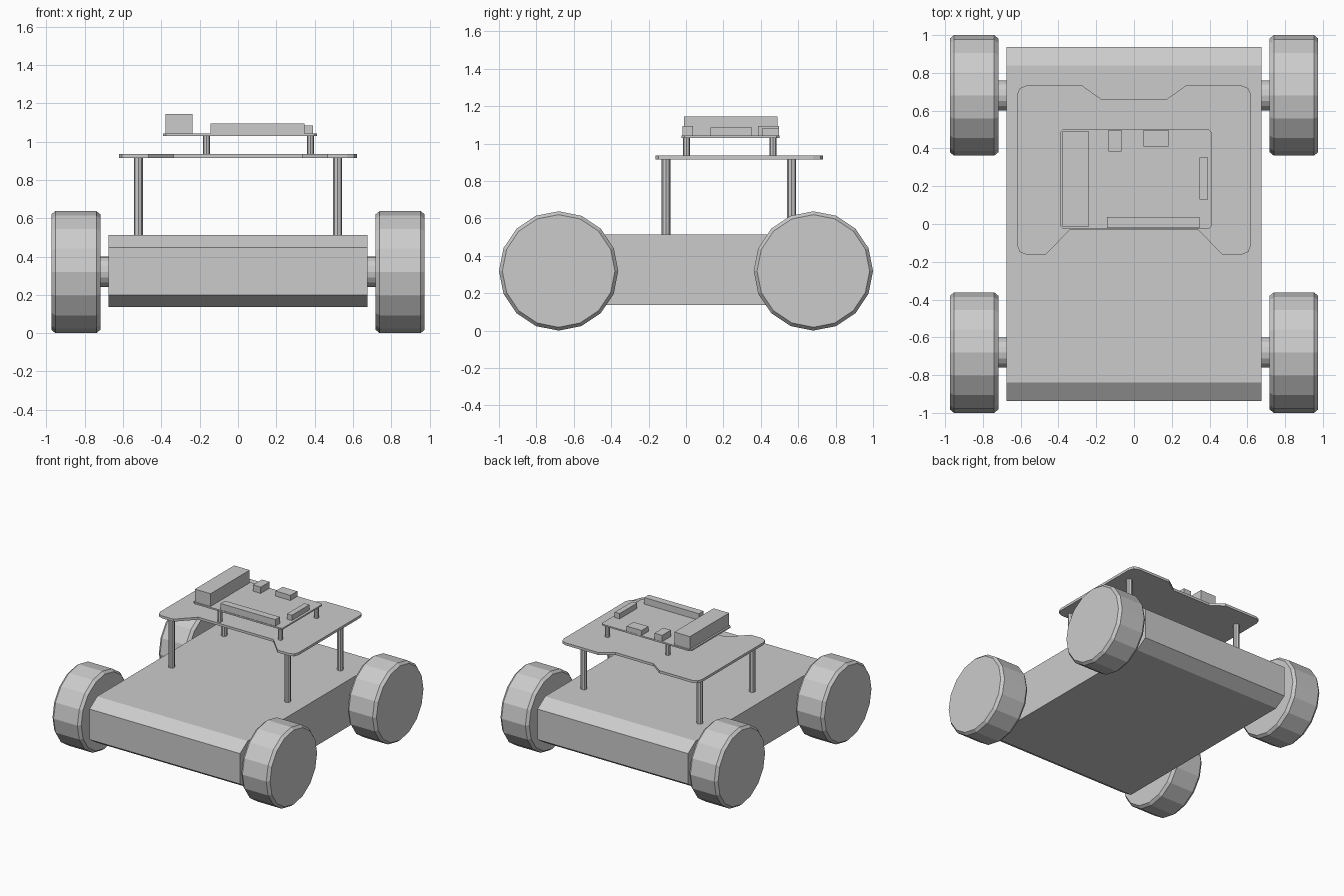
import bpy, bmesh
from math import cos, sin, pi

if "Cube" in bpy.data.objects:
    bpy.data.objects.remove(bpy.data.objects["Cube"])


def finish(name, bm):
    bmesh.ops.recalc_face_normals(bm, faces=bm.faces)
    mesh = bpy.data.meshes.new(name)
    bm.to_mesh(mesh)
    bm.free()
    obj = bpy.data.objects.new(name, mesh)
    bpy.context.collection.objects.link(obj)
    return obj


def prism(name, points, place, lo, hi):
    """Extrude a 2D outline from lo to hi; place(u, v, w) maps it into space."""
    bm = bmesh.new()
    a = [bm.verts.new(place(u, v, lo)) for u, v in points]
    b = [bm.verts.new(place(u, v, hi)) for u, v in points]
    bm.faces.new(a)
    bm.faces.new(b)
    n = len(points)
    for i in range(n):
        j = (i + 1) % n
        bm.faces.new((a[i], a[j], b[j], b[i]))
    return finish(name, bm)


def upright(u, v, w):
    return (u, v, w)


def sideways(u, v, w):
    return (w, u, v)


def circle(cx, cy, r, n):
    return [(cx + r * cos(2 * pi * i / n), cy + r * sin(2 * pi * i / n)) for i in range(n)]


def box(name, x0, x1, y0, y1, z0, z1):
    return prism(name, [(x0, y0), (x1, y0), (x1, y1), (x0, y1)], upright, z0, z1)


def wheel(name, side, cy, cz=0.319, sides=16):
    """Drum with chamfered rims, lathed around the x axis."""
    bm = bmesh.new()
    rings = []
    for x, r in ((0.718, 0.301), (0.74, 0.319), (0.953, 0.319), (0.975, 0.301)):
        rings.append([bm.verts.new((side * x, y, z)) for y, z in circle(cy, cz, r, sides)])
    bm.faces.new(rings[0])
    bm.faces.new(rings[-1])
    for a, b in zip(rings, rings[1:]):
        for i in range(sides):
            j = (i + 1) % sides
            bm.faces.new((a[i], a[j], b[j], b[i]))
    return finish(name, bm)


# Chassis: chamfered profile along x
half = [(-0.84, 0.137), (-0.937, 0.2), (-0.937, 0.447), (-0.84, 0.513)]
prism("chassis", half + [(-y, z) for y, z in reversed(half)], sideways, -0.675, 0.675)

# Wheels and axles
for end, y in (("front", -0.681), ("rear", 0.681)):
    prism(end + "_axle", circle(y, 0.32, 0.08, 16), sideways, -0.73, 0.73)
    for side, s in (("left", -1), ("right", 1)):
        wheel(end + "_wheel_" + side, s, y)

# Upper plate with notched front and back edges
edge = [(0.172, 0.66), (0.275, 0.733), (0.57, 0.733), (0.606, 0.718), (0.62, 0.68),
        (0.62, -0.11), (0.606, -0.147), (0.57, -0.162), (0.467, -0.162), (0.337, -0.028)]
prism("upper_plate", edge + [(-x, y) for x, y in reversed(edge)], upright, 0.915, 0.935)

# Tall posts carrying the plate
for x in (-0.52, 0.52):
    for y in (-0.107, 0.565):
        prism("plate_post", circle(x, y, 0.024, 8), upright, 0.505, 0.916)

# Short standoffs carrying the circuit board
for x in (-0.165, 0.378):
    for y in (0.003, 0.466):
        prism("board_standoff", circle(x, y, 0.019, 8), upright, 0.934, 1.032)

# Circuit board with clipped corners
x0, x1, y0, y1, c = -0.392, 0.412, -0.024, 0.5, 0.015
prism("circuit_board", [(x0 + c, y0), (x1 - c, y0), (x1, y0 + c), (x1, y1 - c),
                        (x1 - c, y1), (x0 + c, y1), (x0, y1 - c), (x0, y0 + c)],
      upright, 1.03, 1.042)

# Board components
box("port_block", -0.378, -0.238, -0.012, 0.49, 1.04, 1.145)
box("pin_header", -0.143, 0.348, -0.02, 0.038, 1.04, 1.095)
box("power_socket", -0.135, -0.066, 0.385, 0.498, 1.04, 1.093)
box("video_socket", 0.05, 0.183, 0.41, 0.498, 1.04, 1.083)
box("card_slot", 0.348, 0.392, 0.13, 0.353, 1.04, 1.085)
